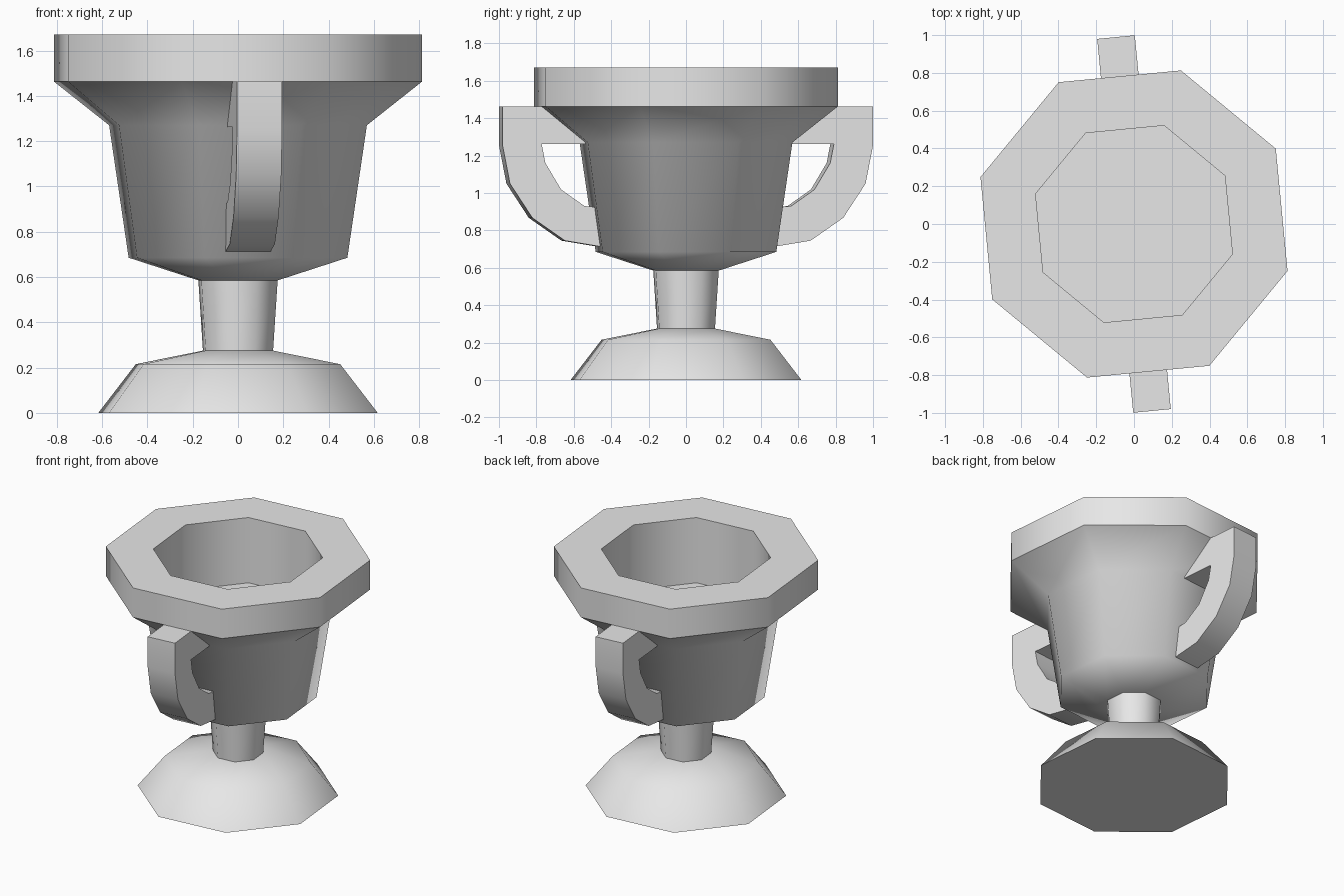
import bpy, bmesh
from math import cos, sin, pi, radians
from mathutils import Matrix

if "Cube" in bpy.data.objects:
    bpy.data.objects.remove(bpy.data.objects["Cube"])

SIDES = 8
TURN = radians(5.5)   # whole trophy is turned slightly about z

grey = bpy.data.materials.new("light_grey")
grey.use_nodes = True
grey.diffuse_color = (0.8, 0.8, 0.8, 1)
grey.node_tree.nodes["Principled BSDF"].inputs["Base Color"].default_value = (0.8, 0.8, 0.8, 1)


def finish(bm, name, angle):
    mesh = bpy.data.meshes.new(name)
    bm.to_mesh(mesh)
    bm.free()
    mesh.materials.append(grey)
    obj = bpy.data.objects.new(name, mesh)
    bpy.context.collection.objects.link(obj)
    bpy.ops.object.select_all(action='DESELECT')
    obj.select_set(True)
    bpy.context.view_layer.objects.active = obj
    bpy.ops.object.shade_smooth_by_angle(angle=radians(angle))
    return obj


def lathe(name, profile, angle, cap_start=False, cap_end=False):
    """Octagonal turned part from (radius, height) points."""
    bm = bmesh.new()
    rings = []
    for r, z in profile:
        angles = [TURN + (i + 0.5) * 2 * pi / SIDES for i in range(SIDES)]
        rings.append([bm.verts.new((r * cos(a), r * sin(a), z)) for a in angles])
    for a, b in zip(rings, rings[1:]):
        for i in range(SIDES):
            j = (i + 1) % SIDES
            bm.faces.new((a[i], a[j], b[j], b[i]))
    if cap_start:
        bm.faces.new(rings[0][::-1])
    if cap_end:
        bm.faces.new(rings[-1])
    return finish(bm, name, angle)


def handle(name, heading):
    """Curved bracket: side outline extruded across its width."""
    outline = [(0.55, 1.463), (0.994, 1.463), (0.994, 1.25), (0.955, 1.05),
               (0.835, 0.867), (0.66, 0.745), (0.45, 0.71), (0.45, 0.92),
               (0.555, 0.93), (0.68, 1.018), (0.765, 1.16), (0.785, 1.262),
               (0.53, 1.262)]
    bm = bmesh.new()
    face = bm.faces.new([bm.verts.new((r, -0.1, z)) for r, z in outline])
    side = bmesh.ops.extrude_face_region(bm, geom=[face])
    moved = [v for v in side["geom"] if isinstance(v, bmesh.types.BMVert)]
    bmesh.ops.translate(bm, verts=moved, vec=(0, 0.2, 0))
    bmesh.ops.recalc_face_normals(bm, faces=bm.faces)
    bmesh.ops.transform(bm, matrix=Matrix.Rotation(heading, 4, 'Z'), verts=bm.verts)
    return finish(bm, name, 40)


# Foot, stem and cup
lathe("foot", [(0.645, 0), (0.472, 0.215), (0.162, 0.275)], 60,
      cap_start=True, cap_end=True)
lathe("stem", [(0.162, 0.275), (0.183, 0.585)], 60)
lathe("bowl", [(0.183, 0.585), (0.505, 0.685), (0.595, 1.27), (0.85, 1.463)], 70,
      cap_start=True)

# Rim continues into the straight inner wall and the cup floor
lathe("rim", [(0.85, 1.463), (0.85, 1.67), (0.545, 1.67), (0.545, 1.21)], 60,
      cap_end=True)

# Handles on opposite sides
handle("front_handle", TURN - pi / 2)
handle("back_handle", TURN + pi / 2)
